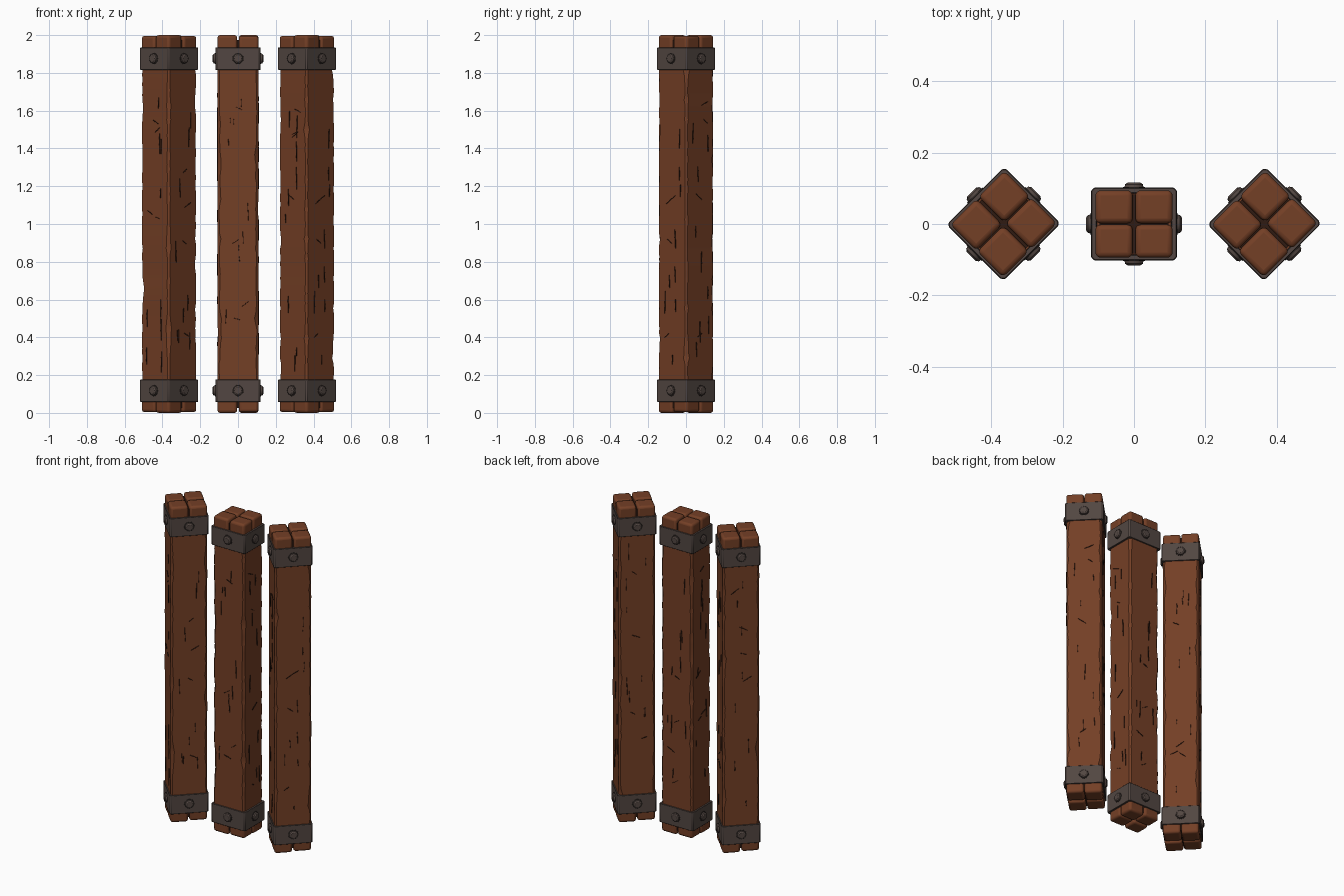
import bpy, bmesh, math, random
from mathutils import Matrix, Vector, noise

random.seed(4)
if "Cube" in bpy.data.objects:
    bpy.data.objects.remove(bpy.data.objects["Cube"], do_unlink=True)


def material(name, rgb):
    m = bpy.data.materials.new(name)
    m.use_nodes = True
    m.diffuse_color = (*rgb, 1)
    bsdf = m.node_tree.nodes["Principled BSDF"]
    bsdf.inputs["Base Color"].default_value = (*rgb, 1)
    bsdf.inputs["Roughness"].default_value = 0.8
    return m


WOOD = material("brown wood", (0.175, 0.05, 0.019))
DARK = material("dark crack", (0.03, 0.011, 0.006))
IRON = material("grey iron", (0.085, 0.062, 0.054))
EDGE = material("dark iron edge", (0.035, 0.026, 0.023))


def finish(bm, name, place, mats, bevel=0, segments=1, bevel_mat=-1):
    """Turn a bmesh into a placed, shaded object."""
    bmesh.ops.recalc_face_normals(bm, faces=bm.faces[:])
    me = bpy.data.meshes.new(name)
    bm.to_mesh(me)
    bm.free()
    ob = bpy.data.objects.new(name, me)
    bpy.context.collection.objects.link(ob)
    for m in mats:
        me.materials.append(m)
    ob.matrix_world = place
    if bevel:
        mod = ob.modifiers.new("bevel", "BEVEL")
        mod.width, mod.segments, mod.material = bevel, segments, bevel_mat
    bpy.ops.object.select_all(action="DESELECT")
    ob.select_set(True)
    bpy.context.view_layer.objects.active = ob
    bpy.ops.object.shade_smooth_by_angle(angle=math.radians(35))
    return ob


def add_box(bm, lo, hi):
    lo, hi = Vector(lo), Vector(hi)
    mat = Matrix.Translation((lo + hi) / 2) @ Matrix.Diagonal((*(hi - lo), 1))
    bmesh.ops.create_cube(bm, size=1, matrix=mat)


def outline(w, d, cuts):
    """Rectangle with its four corners cut off."""
    pts = []
    for (sx, sy), c in zip(((1, 1), (-1, 1), (-1, -1), (1, -1)), cuts):
        pair = [(sx * w, sy * (d - c)), (sx * (w - c), sy * d)]
        pts += pair if sx * sy > 0 else pair[::-1]
    return pts


def loft(bm, rings):
    """Skin closed rings of points and cap both ends."""
    rows = [[bm.verts.new(p) for p in ring] for ring in rings]
    n = len(rows[0])
    for a, b in zip(rows, rows[1:]):
        for i in range(n):
            j = (i + 1) % n
            bm.faces.new((a[i], a[j], b[j], b[i]))
    bm.faces.new(rows[0][::-1])
    bm.faces.new(rows[-1])


def face_frames(w, d):
    """Frames on the four sides: local x across, y up, z outward."""
    for k in range(4):
        reach, half = ((d, w), (w, d))[k % 2]
        base = Matrix.Rotation(k * math.pi / 2, 4, "Z") @ Matrix.Translation((0, -reach, 0))
        yield base @ Matrix.Rotation(math.pi / 2, 4, "X"), half


def shaft(w, d, place, name, seed):
    # Long beam whose corners are worn unevenly
    bm = bmesh.new()
    rings = []
    for i in range(71):
        z = 0.08 + 1.84 * i / 70
        cuts = []
        for k in range(4):
            n = noise.noise((seed * 5 + k * 9.3, k, z * 7))
            chip = noise.noise((k * 4.1, seed * 3, z * 19))
            cuts.append(0.009 + 0.014 * max(0, n) + 0.012 * max(0, chip))
        sway = 0.002 * noise.noise((seed, 2, z * 6))
        rings.append([(x + sway, y, z) for x, y in outline(w, d, cuts)])
    loft(bm, rings)
    finish(bm, name + "_shaft", place, [WOOD])


def wood_ends(w, d, place, name):
    # Each end is split into four rounded blocks around dark grooves
    bm, core = bmesh.new(), bmesh.new()
    gx, gy = 0.004, 0.002
    for top in (False, True):
        for sx in (-1, 1):
            for sy in (-1, 1):
                tip = 0 if sx == sy else 0.004
                z0, z1 = (1.88, 2 - tip) if top else (tip, 0.12)
                xs = sorted((sx * gx, sx * w))
                ys = sorted((sy * gy, sy * d))
                add_box(bm, (xs[0], ys[0], z0), (xs[1], ys[1], z1))
        z0, z1 = (1.88, 1.975) if top else (0.025, 0.12)
        add_box(core, (-w + 0.012, -d + 0.012, z0), (w - 0.012, d - 0.012, z1))
    finish(bm, name + "_end_blocks", place, [WOOD], 0.014, 3)
    finish(core, name + "_end_grooves", place, [DARK])


def bands(w, d, place, name):
    # Iron straps with dark worn rims
    for label, z0, z1 in (("lower", 0.058, 0.176), ("upper", 1.816, 1.934)):
        bm = bmesh.new()
        hw, hd = w - 0.016, d - 0.016
        loops = [[bm.verts.new((x, y, z)) for x, y in outline(a, b, [c] * 4)]
                 for a, b, c, z in ((w, d, 0.008, z0), (w, d, 0.008, z1),
                                    (hw, hd, 0.004, z1), (hw, hd, 0.004, z0))]
        for a, b in zip(loops, loops[1:] + loops[:1]):
            for i in range(8):
                j = (i + 1) % 8
                bm.faces.new((a[i], a[j], b[j], b[i]))
        finish(bm, f"{name}_{label}_band", place, [IRON, EDGE], 0.004, 1, 1)


def bolts(w, d, place, name):
    # One domed bolt with a dark seat on each side of each strap
    bm = bmesh.new()
    for frame, half in face_frames(w, d):
        for z in (0.118, 1.876):
            at = frame @ Matrix.Translation((0, z, 0))
            for r1, r2, low, high, mat in ((0.031, 0.030, -0.004, 0.002, 1),
                                           (0.027, 0.025, 0, 0.009, 0),
                                           (0.025, 0.018, 0.009, 0.014, 0)):
                old = set(bm.faces)
                bmesh.ops.create_cone(bm, cap_ends=True, segments=12, radius1=r1, radius2=r2,
                                      depth=high - low,
                                      matrix=at @ Matrix.Translation((0, 0, (low + high) / 2)))
                for f in set(bm.faces) - old:
                    f.material_index = mat
    finish(bm, name + "_bolts", place, [IRON, EDGE])


def cracks(w, d, place, name):
    # Thin tapered splits: vertical grain and a few slanted cuts
    bm = bmesh.new()
    for frame, half in face_frames(w, d):
        marks = [(random.uniform(-0.6, 0.6), random.uniform(0.25, 1.75),
                  random.uniform(0.02, 0.06), random.uniform(-0.06, 0.06)) for _ in range(9)]
        marks += [(random.uniform(-0.4, 0.4), random.uniform(0.3, 1.7),
                   random.uniform(0.015, 0.03), random.choice((-1, 1)) * random.uniform(0.9, 1.3))
                  for _ in range(4)]
        for u, z, length, tilt in marks:
            at = frame @ Matrix.Translation((u * half, z, 0.0022)) @ Matrix.Rotation(tilt, 4, "Z")
            shape = ((0, -length), (0.002, 0), (0, length), (-0.0015, length * 0.3))
            bm.faces.new([bm.verts.new(at @ Vector((x, y, 0))) for x, y in shape])
    ob = finish(bm, name + "_cracks", place, [DARK])
    solid = ob.modifiers.new("thickness", "SOLIDIFY")
    solid.thickness, solid.offset = 0.004, 0


# Three posts: the outer two are turned on their corners
POSTS = (("right_post", -0.365, 45, (0.107, 0.104), (0.114, 0.112)),
         ("middle_post", 0, 0, (0.108, 0.094), (0.12, 0.102)),
         ("left_post", 0.365, 225, (0.107, 0.104), (0.114, 0.112)))
for number, (name, x, turn, wood, band) in enumerate(POSTS):
    place = Matrix.Translation((x, 0, 0)) @ Matrix.Rotation(math.radians(turn), 4, "Z")
    shaft(*wood, place, name, number + 1)
    wood_ends(*wood, place, name)
    bands(*band, place, name)
    bolts(*band, place, name)
    cracks(*wood, place, name)
